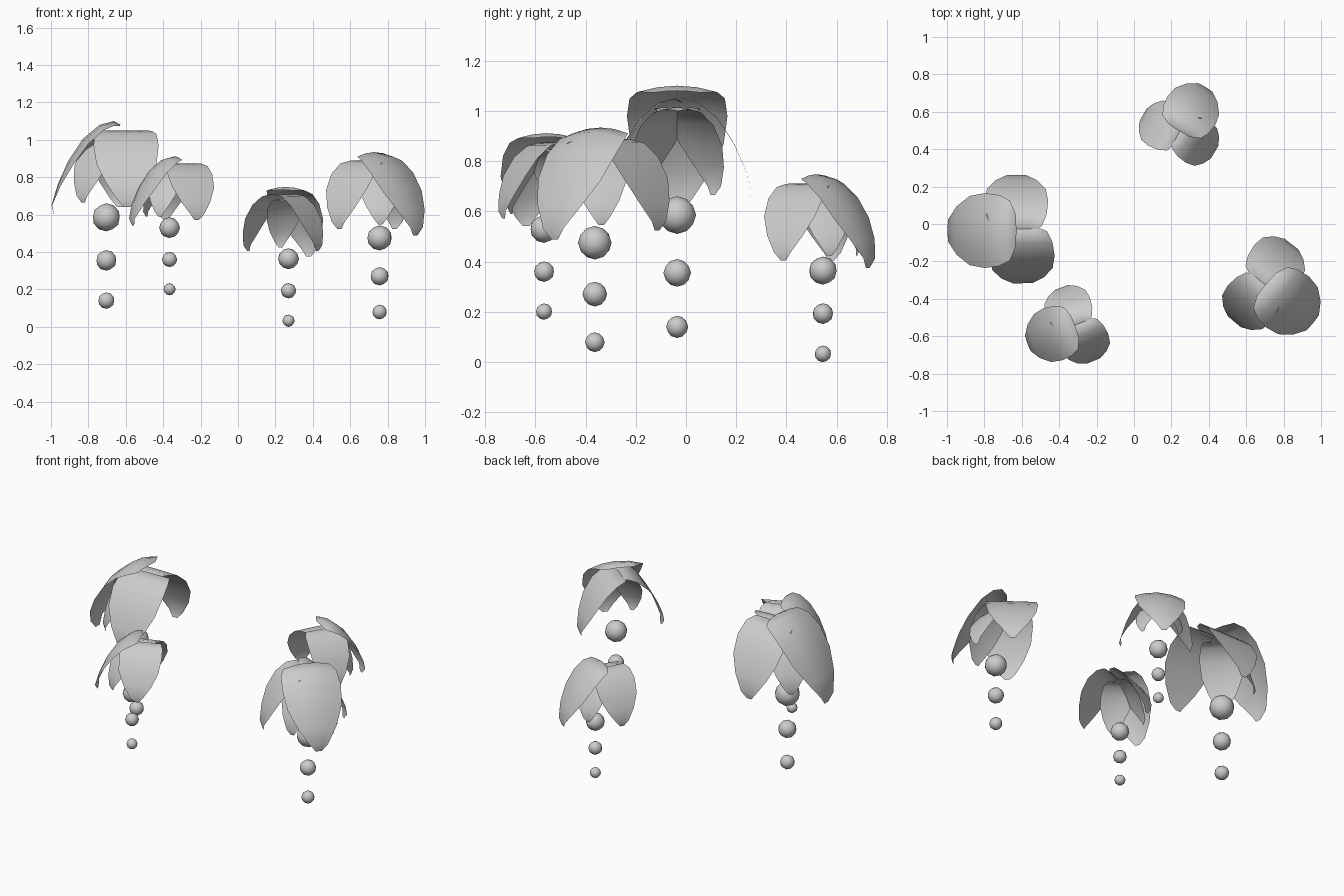
import bpy, bmesh
from math import radians, cos, sin
from mathutils import Vector

if "Cube" in bpy.data.objects:
    bpy.data.objects.remove(bpy.data.objects["Cube"])

# petal profile: distance out, drop from crown, half width
ROWS = [(0, -.02, .09), (.035, 0, .16), (.11, -.02, .19), (.20, -.095, .20),
        (.28, -.215, .185), (.335, -.34, .13), (.368, -.45, .06), (.355, -.50, .02)]

# petals of one bloom: name, base x, base y, crown z, angle, scale, width, cupping
PETALS = [("roof_petal", .075, 0, .515, 180, 1, 1, 1),
          ("right_petal", .075, -.005, .465, 90, .82, .85, .05),
          ("left_petal", .10, .02, .465, -88, .82, .87, .10),
          ("inner_petal_a", .045, -.04, .43, 133, .70, .65, .4),
          ("inner_petal_b", .045, .04, .43, 227, .70, .65, .4)]

# beads hanging under each bloom: drop, radius
BEADS = [(0, .075), (-.23, .055), (-.445, .044)]

# blooms: position of big bead, size, turn
BLOOMS = [((-.704, -.035, .585), 1, 0), ((-.366, -.565, .53), .74, 20),
          ((.27, .545, .364), .745, -121), ((.757, -.363, .475), .89, 140)]


def finish(bm, name, loc, size, turn):
    mesh = bpy.data.meshes.new(name)
    bm.to_mesh(mesh)
    bm.free()
    for p in mesh.polygons:
        p.use_smooth = True
    ob = bpy.data.objects.new(name, mesh)
    ob.location = loc
    ob.scale = (size,) * 3
    ob.rotation_euler.z = radians(turn)
    bpy.context.collection.objects.link(ob)


def petal(bx, by, bz, angle, s, sw, cup):
    bm = bmesh.new()
    ca, sa = cos(radians(angle)), sin(radians(angle))
    grid = []
    for i, (u, z, hw) in enumerate(ROWS):
        a, b = ROWS[max(i - 1, 0)], ROWS[min(i + 1, len(ROWS) - 1)]
        n = Vector((-(b[1] - a[1]), b[0] - a[0])).normalized()
        row = []
        for k in (-1, -.5, 0, .5, 1):
            w = k * hw
            d = cup * w * w          # bend the sides inward
            uu, zz = (u - n.x * d) * s, (z - n.y * d) * s
            w *= sw
            row.append(bm.verts.new((bx + uu * ca - w * sa, by + uu * sa + w * ca, bz + zz)))
        grid.append(row)
    for r0, r1 in zip(grid, grid[1:]):
        for j in range(4):
            bm.faces.new((r0[j], r1[j], r1[j + 1], r0[j + 1]))
    return bm


for n, (loc, size, turn) in enumerate(BLOOMS, 1):
    # petals
    for name, *args in PETALS:
        finish(petal(*args), f"bloom{n}_{name}", loc, size, turn)
    # beads
    for k, (drop, r) in enumerate(BEADS, 1):
        bm = bmesh.new()
        bmesh.ops.create_icosphere(bm, subdivisions=2, radius=r)
        bead_loc = Vector(loc) + Vector((0, 0, drop * size))
        finish(bm, f"bloom{n}_bead_{k}", bead_loc, size, turn)
